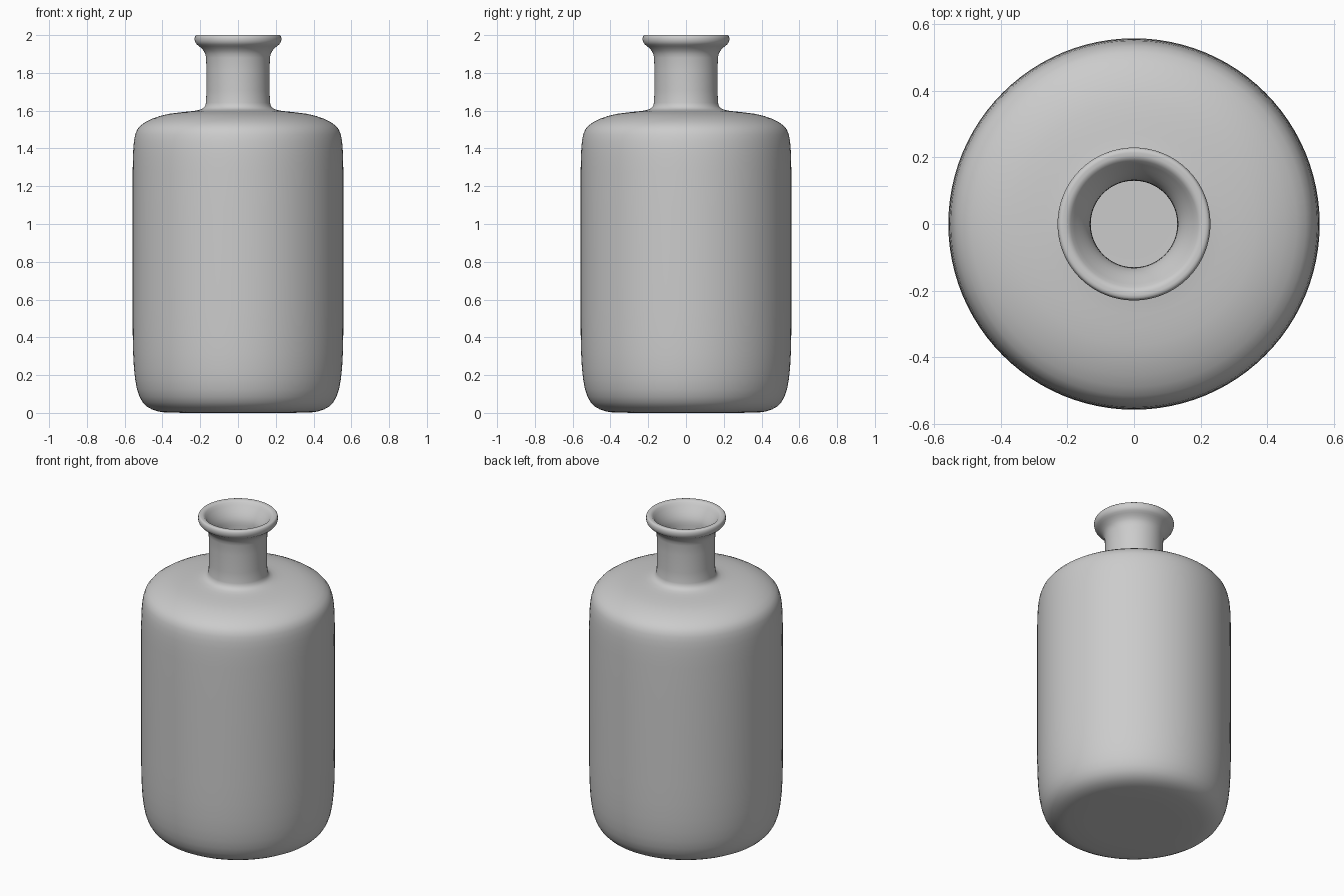
import bpy, bmesh, math

# Outer wall, from base centre up to the rim crest
outer = [(0, 0), (0.37, 0), (0.44, 0.01), (0.495, 0.04), (0.53, 0.10), (0.549, 0.20),
         (0.557, 0.35), (0.558, 0.6), (0.558, 1.25), (0.556, 1.38), (0.549, 1.46),
         (0.53, 1.512), (0.475, 1.55), (0.39, 1.58), (0.29, 1.593), (0.215, 1.6),
         (0.177, 1.615), (0.167, 1.65), (0.167, 1.87), (0.175, 1.91), (0.2, 1.937),
         (0.224, 1.955), (0.231, 1.978), (0.226, 2.0), (0.21, 2.001)]
# Inner wall, from the rim down to the floor centre
inner = [(0.195, 1.998), (0.175, 1.97), (0.15, 1.935), (0.133, 1.9), (0.13, 1.86),
         (0.13, 1.63), (0.145, 1.585), (0.2, 1.566), (0.29, 1.557), (0.38, 1.545),
         (0.46, 1.518), (0.502, 1.485), (0.516, 1.44), (0.522, 1.25), (0.522, 0.4),
         (0.513, 0.2), (0.49, 0.11), (0.45, 0.06), (0.37, 0.036), (0, 0.036)]


def round_profile(pts):
    """Corner-cutting that keeps both end points."""
    out = [pts[0]]
    for a, b in zip(pts, pts[1:]):
        for t in (0.25, 0.75):
            out.append((a[0] + (b[0] - a[0]) * t, a[1] + (b[1] - a[1]) * t))
    return out + [pts[-1]]


def lathe(name, profile, segments=96):
    bm = bmesh.new()
    verts = [bm.verts.new((r, 0, z)) for r, z in profile]
    edges = [bm.edges.new(pair) for pair in zip(verts, verts[1:])]
    bmesh.ops.spin(bm, geom=verts + edges, cent=(0, 0, 0), axis=(0, 0, 1),
                   angle=math.tau, steps=segments, use_duplicate=False)
    bmesh.ops.remove_doubles(bm, verts=bm.verts, dist=0.0002)
    bmesh.ops.recalc_face_normals(bm, faces=bm.faces)
    for f in bm.faces:
        f.smooth = True
    mesh = bpy.data.meshes.new(name)
    bm.to_mesh(mesh)
    bm.free()
    obj = bpy.data.objects.new(name, mesh)
    bpy.context.collection.objects.link(obj)
    return obj


# Hollow bottle with flared lip
lathe("bottle", round_profile(outer + inner))
